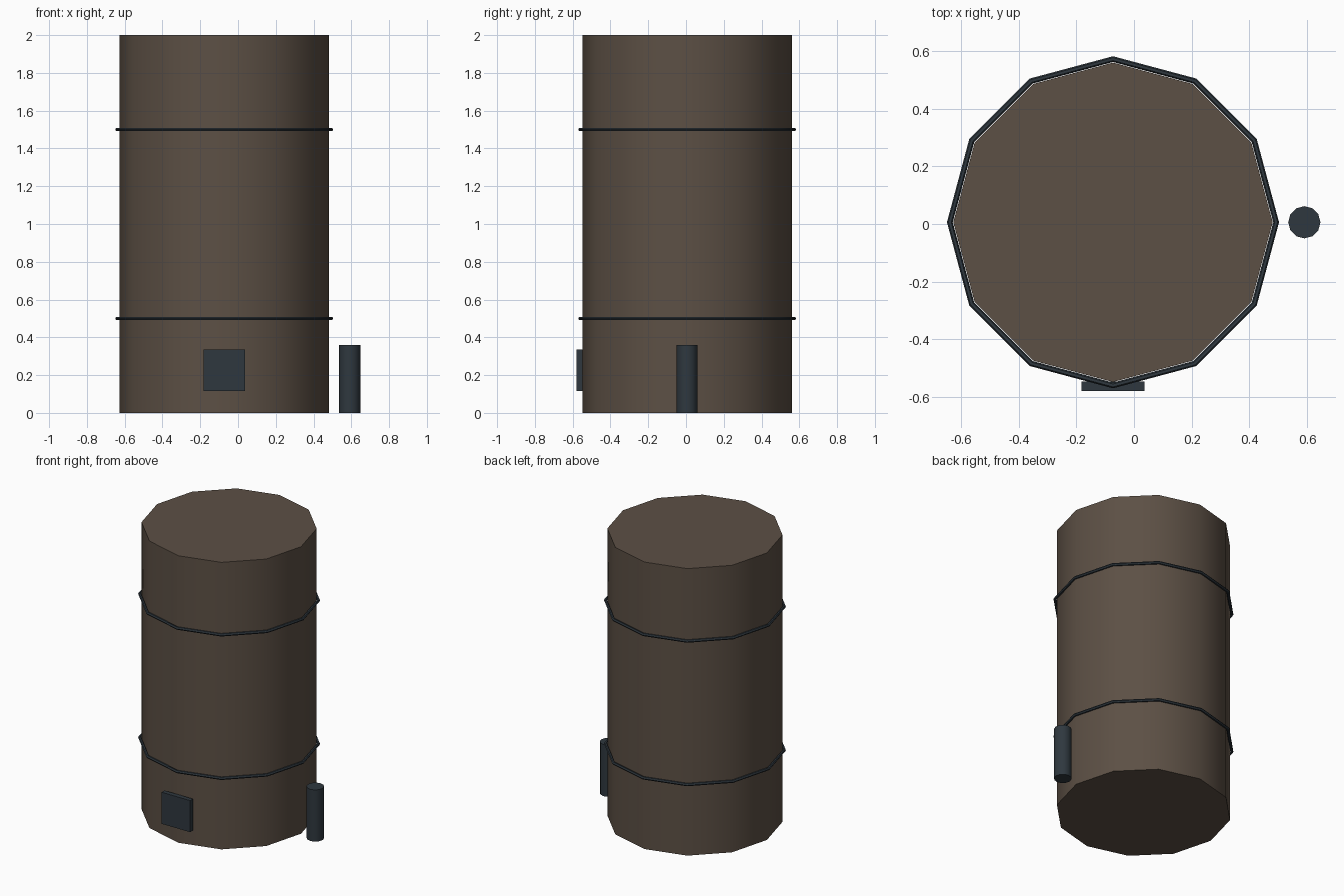
import bpy
import math

cube = bpy.data.objects.get("Cube")
if cube:
    bpy.data.objects.remove(cube, do_unlink=True)

CX, CY = -0.073, 0.006   # tank axis


def material(name, rgb):
    m = bpy.data.materials.new(name)
    m.use_nodes = True
    m.diffuse_color = (*rgb, 1)
    m.node_tree.nodes["Principled BSDF"].inputs["Base Color"].default_value = (*rgb, 1)
    return m


brown = material("weathered brown", (0.108, 0.080, 0.059))
slate = material("dark slate metal", (0.028, 0.039, 0.049))


def finish(name, mat, smooth=True):
    ob = bpy.context.object
    ob.name = name
    ob.data.materials.append(mat)
    if smooth:
        bpy.ops.object.shade_smooth_by_angle(angle=math.radians(35))
    return ob


def cylinder(name, mat, x, y, radius, height):
    bpy.ops.mesh.primitive_cylinder_add(vertices=12, radius=radius, depth=height,
                                        location=(x, y, height / 2))
    return finish(name, mat)


def box(name, mat, centre, size):
    bpy.ops.mesh.primitive_cube_add(size=1, location=centre)
    bpy.context.object.scale = size
    bpy.ops.object.transform_apply(location=False, rotation=False, scale=True)
    return finish(name, mat, smooth=False)


# Twelve-sided tank and the short standpipe beside it
cylinder("tank_body", brown, CX, CY, 0.555, 2.0)
cylinder("side_pipe", slate, 0.592, CY, 0.056, 0.36)

# Thin hoops around the tank
for name, z in (("lower_hoop", 0.5), ("upper_hoop", 1.5)):
    bpy.ops.mesh.primitive_torus_add(major_segments=12, minor_segments=6,
                                     major_radius=0.567, minor_radius=0.01,
                                     location=(CX, CY, z))
    finish(name, slate)

# Access hatch low on the front
box("front_hatch", slate, (CX, -0.564, 0.225), (0.22, 0.032, 0.22))

# Tiny bar that just breaks the surface on the front
box("front_bar", slate, (CX, CY - 0.537, 1.0), (0.06, 0.02, 0.008))
